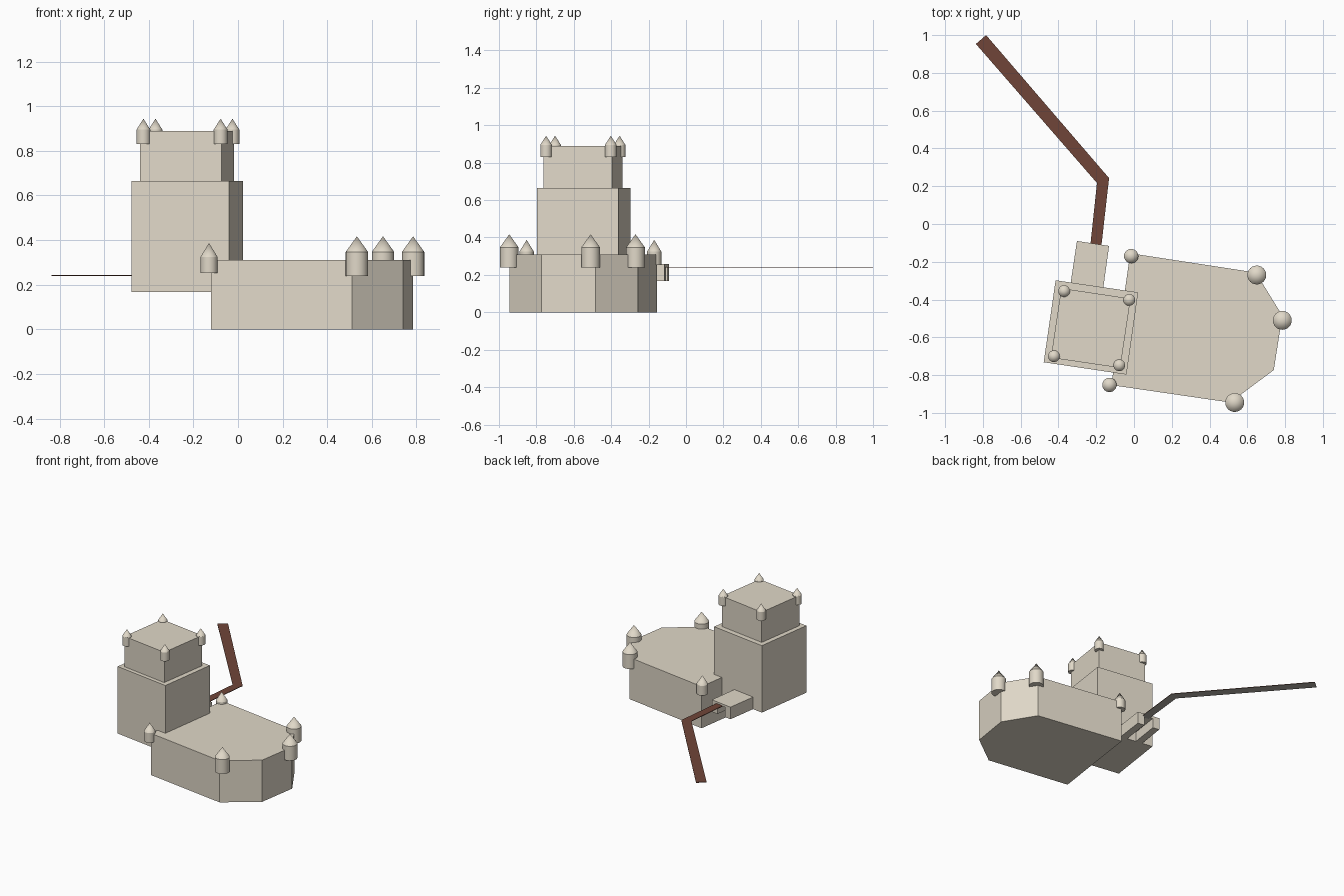
import bpy, bmesh
from math import radians, cos, sin, pi

if "Cube" in bpy.data.objects:
    bpy.data.objects.remove(bpy.data.objects["Cube"])


def material(name, rgb):
    m = bpy.data.materials.new(name)
    m.diffuse_color = (*rgb, 1)
    m.use_nodes = True
    m.node_tree.nodes["Principled BSDF"].inputs["Base Color"].default_value = m.diffuse_color
    return m


stone = material("stone", (0.75, 0.69, 0.58))
brown = material("timber", (0.16, 0.06, 0.04))
grey = material("underside", (0.45, 0.42, 0.38))


def make(name, bm, *mats):
    bmesh.ops.recalc_face_normals(bm, faces=bm.faces)
    me = bpy.data.meshes.new(name)
    bm.to_mesh(me)
    bm.free()
    ob = bpy.data.objects.new(name, me)
    bpy.context.collection.objects.link(ob)
    for m in mats:
        me.materials.append(m)
    return ob


def prism(name, outline, z0, z1, *mats):
    """Extrude a plan outline from z0 to z1."""
    bm = bmesh.new()
    lo = [bm.verts.new((x, y, z0)) for x, y in outline]
    hi = [bm.verts.new((x, y, z1)) for x, y in outline]
    n = len(outline)
    bm.faces.new(lo[::-1])
    bm.faces.new(hi)
    for i in range(n):
        j = (i + 1) % n
        bm.faces.new((lo[i], lo[j], hi[j], hi[i]))
    return make(name, bm, *mats)


def turret(name, x, y, r, z0, z1, z2, sides=24):
    """Round turret: cylinder z0..z1 with a cone cap up to z2."""
    bm = bmesh.new()
    ang = [2 * pi * i / sides for i in range(sides)]
    rings = [[bm.verts.new((x + r * cos(a), y + r * sin(a), z)) for a in ang] for z in (z0, z1)]
    tip = bm.verts.new((x, y, z2))
    bm.faces.new(rings[0])
    for i in range(sides):
        j = (i + 1) % sides
        bm.faces.new((rings[0][i], rings[0][j], rings[1][j], rings[1][i]))
        bm.faces.new((rings[1][i], rings[1][j], tip))
    ob = make(name, bm, stone)
    bpy.ops.object.select_all(action='DESELECT')
    ob.select_set(True)
    bpy.context.view_layer.objects.active = ob
    bpy.ops.object.shade_smooth_by_angle(angle=radians(30))


# Low walled bailey
prism("bailey", [(-0.12, -0.853), (0.51, -0.945), (0.74, -0.773), (0.785, -0.485),
                 (0.645, -0.257), (-0.02, -0.155)], 0, 0.31, stone)

# Two-stage keep
prism("keep_lower", [(-0.478, -0.732), (-0.04, -0.797), (0.022, -0.362), (-0.415, -0.298)],
      0.167, 0.665, stone)
prism("keep_upper", [(-0.44, -0.708), (-0.073, -0.762), (-0.018, -0.395), (-0.385, -0.34)],
      0.665, 0.89, stone)

# Turrets
for i, (x, y) in enumerate([(-0.13, -0.852), (-0.015, -0.17)]):
    turret(f"inner_turret_{i}", x, y, 0.038, 0.253, 0.325, 0.387)
for i, (x, y) in enumerate([(0.533, -0.945), (0.785, -0.51), (0.65, -0.27)]):
    turret(f"outer_turret_{i}", x, y, 0.05, 0.24, 0.347, 0.417)
for i, (x, y) in enumerate([(-0.37, -0.355), (-0.025, -0.402), (-0.078, -0.748), (-0.424, -0.7)]):
    turret(f"keep_turret_{i}", x, y, 0.031, 0.83, 0.895, 0.944)

# Gatehouse: inverted U section swept from the keep wall to the outer face
section = [(0, 0.167), (0.3, 0.167), (0.3, 0.24), (0.7, 0.24), (0.7, 0.167),
           (1, 0.167), (1, 0.257), (0, 0.257)]
bm = bmesh.new()
ends = []
for (ax, ay), (bx, by) in (((-0.338, -0.33), (-0.165, -0.355)), ((-0.302, -0.09), (-0.132, -0.116))):
    ends.append([bm.verts.new((ax + (bx - ax) * t, ay + (by - ay) * t, z)) for t, z in section])
bm.faces.new(ends[0])
bm.faces.new(ends[1])
for i in range(8):
    j = (i + 1) % 8
    bm.faces.new((ends[0][i], ends[0][j], ends[1][j], ends[1][i]))
make("gatehouse", bm, stone)

# Bent bridge walkway, timber on top
bridge = prism("bridge", [(-0.232, -0.12), (-0.174, -0.128), (-0.132, 0.243),
                          (-0.783, 1.0), (-0.837, 0.953), (-0.196, 0.217)],
               0.239, 0.243, brown, grey)
for p in bridge.data.polygons:
    p.material_index = 1 if p.normal.z < -0.5 else 0
